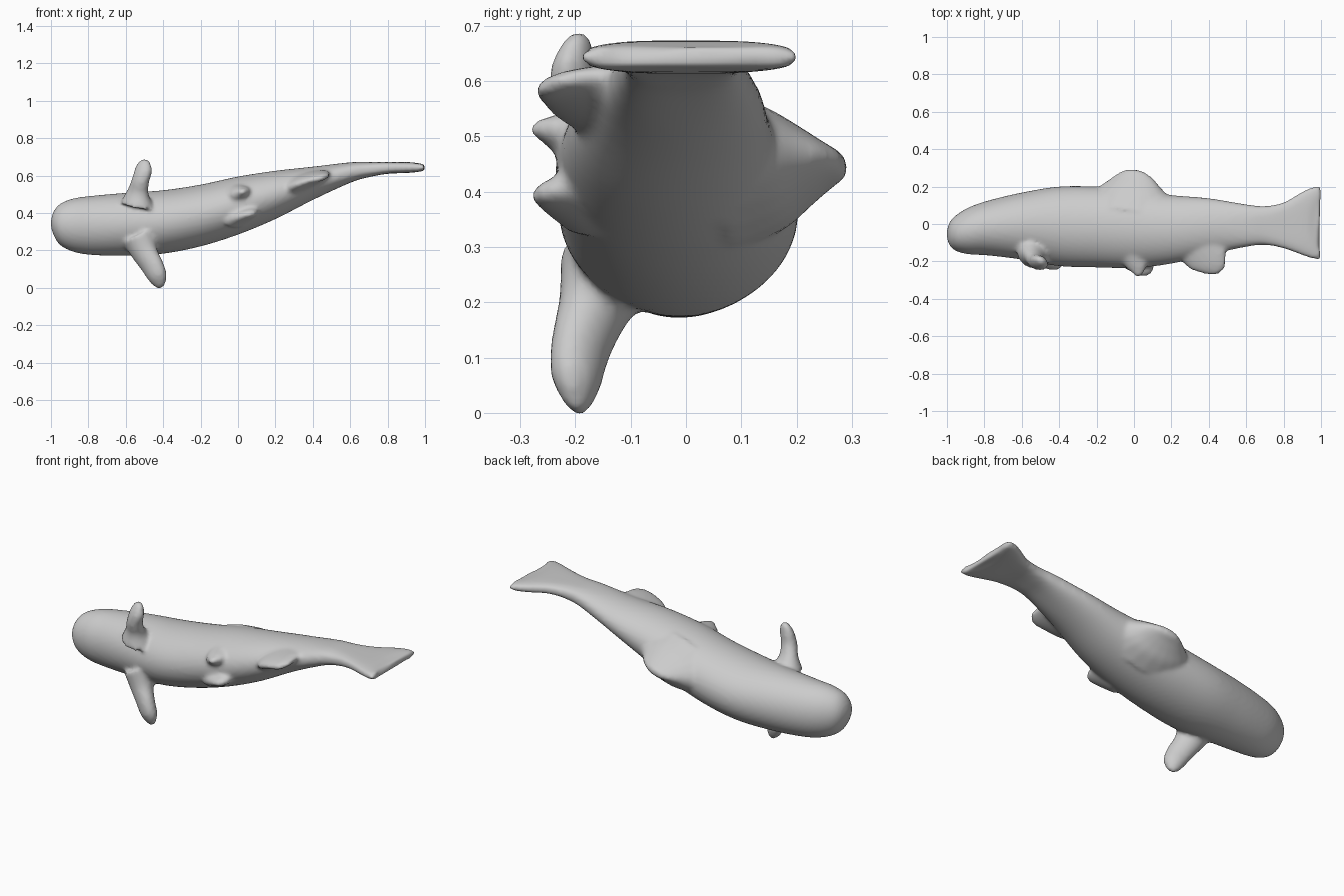
import bpy, bmesh, math
from mathutils import Vector, Matrix

skin = bpy.data.materials.new("grey_skin")
skin.diffuse_color = (0.6, 0.6, 0.6, 1)
bm = bmesh.new()


def spline(rows, steps):
    """Smoothly resample rows of numbers (Catmull-Rom)."""
    out = []
    for i in range(len(rows) - 1):
        a, b, c, d = (rows[max(0, min(len(rows) - 1, i + k))] for k in (-1, 0, 1, 2))
        for s in range(steps):
            t = s / steps
            out.append([0.5 * (2*q + (r-p)*t + (2*p-5*q+4*r-w)*t*t + (3*q-p-3*r+w)*t**3)
                        for p, q, r, w in zip(a, b, c, d)])
    return out + [list(rows[-1])]


def loft(rings):
    """Skin a list of rings of points and cap both ends."""
    loops = [[bm.verts.new(p) for p in ring] for ring in rings]
    n = len(loops[0])
    for a, b in zip(loops, loops[1:]):
        for i in range(n):
            bm.faces.new((a[i], a[(i+1) % n], b[(i+1) % n], b[i]))
    bm.faces.new(loops[0][::-1])
    bm.faces.new(loops[-1])


def fin(rows, wide, n=20):
    """Rows of centre x, y, z, half width, half thickness; wide is the width direction."""
    pts = spline(rows, 5)
    axis = (Vector(pts[-1][:3]) - Vector(pts[0][:3])).normalized()
    u = Vector(wide)
    u = (u - axis * u.dot(axis)).normalized()
    v = axis.cross(u)
    loft([[Vector(p[:3]) + u * p[3] * math.cos(2*math.pi*i/n) + v * p[4] * math.sin(2*math.pi*i/n)
           for i in range(n)] for p in pts])


# Body and tail: x, lowest y, highest y, lowest z, highest z
body = [(-1.0, -.075, -.035, .325, .365), (-.985, -.115, .01, .28, .41), (-.95, -.145, .048, .228, .45),
        (-.88, -.162, .09, .193, .478), (-.78, -.168, .125, .176, .492), (-.6, -.19, .168, .172, .508),
        (-.4, -.225, .2, .183, .522), (-.2, -.232, .2, .222, .552), (0, -.235, .185, .285, .595),
        (.2, -.212, .155, .368, .626), (.4, -.165, .138, .47, .648), (.6, -.122, .105, .562, .671),
        (.7, -.112, .096, .592, .673), (.8, -.13, .115, .61, .673), (.9, -.166, .172, .614, .673),
        (.96, -.186, .198, .617, .67), (1.0, -.188, .2, .624, .662)]
rings = []
for x, y0, y1, z0, z1 in spline(body, 6):
    ring = []
    for i in range(48):
        c, s = math.cos(2*math.pi*i/48), math.sin(2*math.pi*i/48)
        # squarer section toward the flat tail
        e = 1 - 0.45 * min(1, max(0, (x - .45) / .35))
        c = math.copysign(abs(c) ** e, c)
        s = math.copysign(abs(s) ** e, s)
        y = (y0 + y1) / 2 + (y1 - y0) / 2 * c
        # hollow trailing edge of the tail
        notch = max(0, (x - .85) / .15) * .035 * (1 - min(1, abs(y) / .15) ** 2)
        ring.append((x - notch, y, (z0 + z1) / 2 + (z1 - z0) / 2 * s))
    rings.append(ring)
loft(rings)

# Pectoral fins, above and below
fin([(-.535, -.15, .44, .1, .09), (-.535, -.175, .51, .062, .05), (-.522, -.2, .57, .05, .042),
     (-.505, -.205, .63, .05, .036), (-.497, -.2, .67, .034, .024), (-.495, -.198, .688, .012, .01)], (1, -.7, 0))
fin([(-.52, -.13, .27, .1, .1), (-.5, -.165, .19, .075, .062), (-.46, -.19, .12, .066, .048),
     (-.43, -.2, .06, .056, .042), (-.415, -.2, .02, .036, .024), (-.41, -.198, .0, .012, .01)], (1, -.7, 0))

# Dorsal fin
fin([(-.02, .08, .44, .26, .14), (-.005, .165, .44, .2, .1), (0, .215, .445, .145, .065),
     (.005, .255, .448, .1, .036), (.005, .28, .448, .06, .022), (.005, .29, .448, .025, .01)], (1, 0, .25))

# Paired pelvic fins
fin([(.0, -.16, .38, .1, .06), (.05, -.215, .395, .075, .035), (.075, -.25, .4, .045, .022),
     (.085, -.268, .398, .018, .01)], (1, 0, .3))
fin([(.0, -.16, .49, .08, .07), (.015, -.22, .505, .06, .04), (.025, -.255, .513, .035, .022),
     (.025, -.282, .515, .012, .01)], (1, 0, .3))

# Anal fin
fin([(.36, -.1, .56, .15, .06), (.395, -.17, .58, .125, .038), (.425, -.215, .59, .085, .026),
     (.45, -.245, .592, .05, .018), (.46, -.258, .592, .025, .01)], (1, 0, .35))

bmesh.ops.recalc_face_normals(bm, faces=bm.faces)
mesh = bpy.data.meshes.new("fish_body")
bm.to_mesh(mesh)
bm.free()
mesh.materials.append(skin)
fish = bpy.data.objects.new("fish_body", mesh)
bpy.context.collection.objects.link(fish)

# Fuse the fins into the body and soften the joins
remesh = fish.modifiers.new("fuse", 'REMESH')
remesh.mode = 'VOXEL'
remesh.voxel_size = 0.011
remesh.use_smooth_shade = True
soft = fish.modifiers.new("soften", 'SMOOTH')
soft.factor = 0.5
soft.iterations = 6
